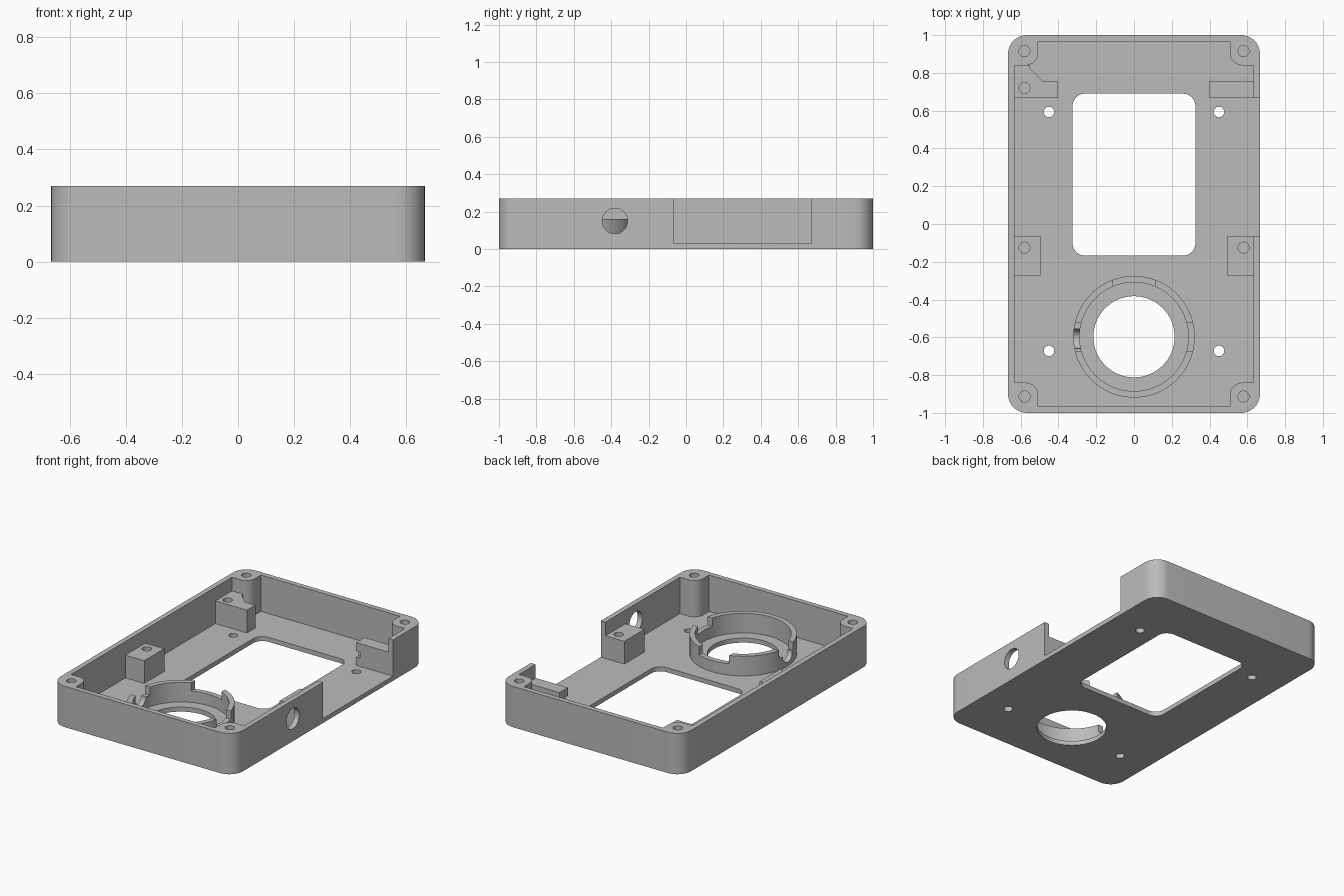
import bpy
import bmesh
from math import cos, sin, pi, radians

if "Cube" in bpy.data.objects:
    bpy.data.objects.remove(bpy.data.objects["Cube"], do_unlink=True)

grey = bpy.data.materials.new("plain grey")
grey.use_nodes = True
grey.diffuse_color = (0.5, 0.5, 0.5, 1)
grey.node_tree.nodes["Principled BSDF"].inputs["Base Color"].default_value = (0.5, 0.5, 0.5, 1)

HALF_X, HALF_Y, HEIGHT = 0.667, 1.0, 0.27
WALL, FLOOR, LEDGE = 0.034, 0.03, 0.18
IN_X, IN_Y = HALF_X - WALL, HALF_Y - WALL
RING_Y = -0.597


def arc(cx, cy, r, a0, a1, n):
    angles = [radians(a0 + (a1 - a0) * i / n) for i in range(n + 1)]
    return [(cx + r * cos(a), cy + r * sin(a)) for a in angles]


def circle(cx, cy, r, n=32):
    return arc(cx, cy, r, 0, 360, n)[:-1]


def rect(x0, x1, y0, y1):
    return [(x0, y0), (x1, y0), (x1, y1), (x0, y1)]


def round_rect(x0, x1, y0, y1, r, n=10):
    return (arc(x1 - r, y1 - r, r, 0, 90, n) + arc(x0 + r, y1 - r, r, 90, 180, n)
            + arc(x0 + r, y0 + r, r, 180, 270, n) + arc(x1 - r, y0 + r, r, 270, 360, n))


def prism(name, outline, low, high, along_x=False):
    """Extrude an outline upward, or a (y, z) outline along x."""
    bm = bmesh.new()
    rings = []
    for h in (low, high):
        rings.append([bm.verts.new((h, a, b) if along_x else (a, b, h)) for a, b in outline])
    bottom, top = rings
    bm.faces.new(bottom)
    bm.faces.new(top)
    for i in range(len(bottom)):
        j = (i + 1) % len(bottom)
        bm.faces.new((bottom[i], bottom[j], top[j], top[i]))
    bmesh.ops.recalc_face_normals(bm, faces=bm.faces)
    mesh = bpy.data.meshes.new(name)
    bm.to_mesh(mesh)
    bm.free()
    mesh.materials.append(grey)
    obj = bpy.data.objects.new(name, mesh)
    bpy.context.collection.objects.link(obj)
    return obj


def cut(target, outline, low, high, along_x=False):
    """Subtract a prism from the target and discard the cutter."""
    cutter = prism("cutter", outline, low, high, along_x)
    cutter.hide_render = True
    mod = target.modifiers.new("cut", "BOOLEAN")
    mod.operation = "DIFFERENCE"
    mod.solver = "EXACT"
    mod.object = cutter
    bpy.context.view_layer.objects.active = target
    bpy.ops.object.modifier_apply(modifier=mod.name)
    bpy.data.objects.remove(cutter, do_unlink=True)


# Tray with a cavity that leaves four rounded corner posts
tray = prism("tray", round_rect(-HALF_X, HALF_X, -HALF_Y, HALF_Y, 0.1), 0, HEIGHT)
quarter = [(IN_X, 0.84)] + arc(0.573, 0.905, 0.065, 270, 180, 10) + [(0.508, IN_Y)]
right_half = [(x, -y) for x, y in reversed(quarter)] + quarter
cavity = right_half + [(-x, -y) for x, y in right_half]
cut(tray, cavity, FLOOR, HEIGHT + 0.1)

# Floor openings: window, round port and four screw holes
cut(tray, round_rect(-0.325, 0.325, -0.167, 0.69, 0.065), -0.1, 0.1)
cut(tray, circle(0, RING_Y, 0.215, 64), -0.1, 0.1)
for x in (-0.45, 0.45):
    for y in (-0.672, 0.593):
        cut(tray, circle(x, y, 0.028, 24), -0.1, 0.1)

# Blind holes in the corner posts
for x in (-0.58, 0.58):
    for y in (-0.913, 0.915):
        cut(tray, circle(x, y, 0.029, 24), 0.08, 0.4)

# Side wall gap and cable hole
cut(tray, rect(IN_X - 0.01, 0.8, -0.063, 0.667), FLOOR, 0.4)
cut(tray, circle(-0.38, 0.15, 0.068), 0.55, 0.8, along_x=True)

# Screw blocks along the side walls
blocks = []
for name, side in (("right_screw_block", -1), ("left_screw_block", 1)):
    x0, x1 = sorted((side * 0.495, side * IN_X))
    block = prism(name, rect(x0, x1, -0.272, -0.063), FLOOR, LEDGE)
    cut(block, circle(side * 0.58, -0.125, 0.029, 24), 0.08, 0.3)
    blocks.append(block)

# Rear support with a chamfered shoulder
shoulder = [(-IN_X, 0.667), (-0.402, 0.667), (-0.402, 0.755), (-0.48, 0.755),
            (-0.55, 0.825), (-0.55, 0.84), (-IN_X, 0.84)]
rear_block = prism("rear_screw_block", shoulder, FLOOR, LEDGE)
cut(rear_block, circle(-0.58, 0.72, 0.029, 24), 0.08, 0.3)

# Rear rail beside the gap, with a small notch in its end
rail = prism("rear_rail", rect(0.397, IN_X, 0.667, 0.755), FLOOR, LEDGE)
cut(rail, rect(0.64, 0.69, 0.085, 0.125), 0.3, 0.425, along_x=True)

# Round collar with three notches and a cable groove
collar = prism("collar", circle(0, RING_Y, 0.322, 72), FLOOR, 0.16)
cut(collar, circle(0, RING_Y, 0.288, 72), 0, 0.3)
cut(collar, rect(-0.11, 0.11, RING_Y + 0.2, RING_Y + 0.4), 0.105, 0.3)
for x0, x1 in ((-0.4, -0.2), (0.2, 0.4)):
    cut(collar, rect(x0, x1, RING_Y - 0.075, RING_Y + 0.075), 0.105, 0.3)
cut(collar, circle(RING_Y - 0.01, 0.105, 0.052), -0.4, -0.2, along_x=True)

# Smooth the curved walls and keep hard edges
for obj in [tray, rear_block, rail, collar] + blocks:
    bpy.ops.object.select_all(action="DESELECT")
    obj.select_set(True)
    bpy.context.view_layer.objects.active = obj
    bpy.ops.object.shade_smooth_by_angle(angle=radians(30))
